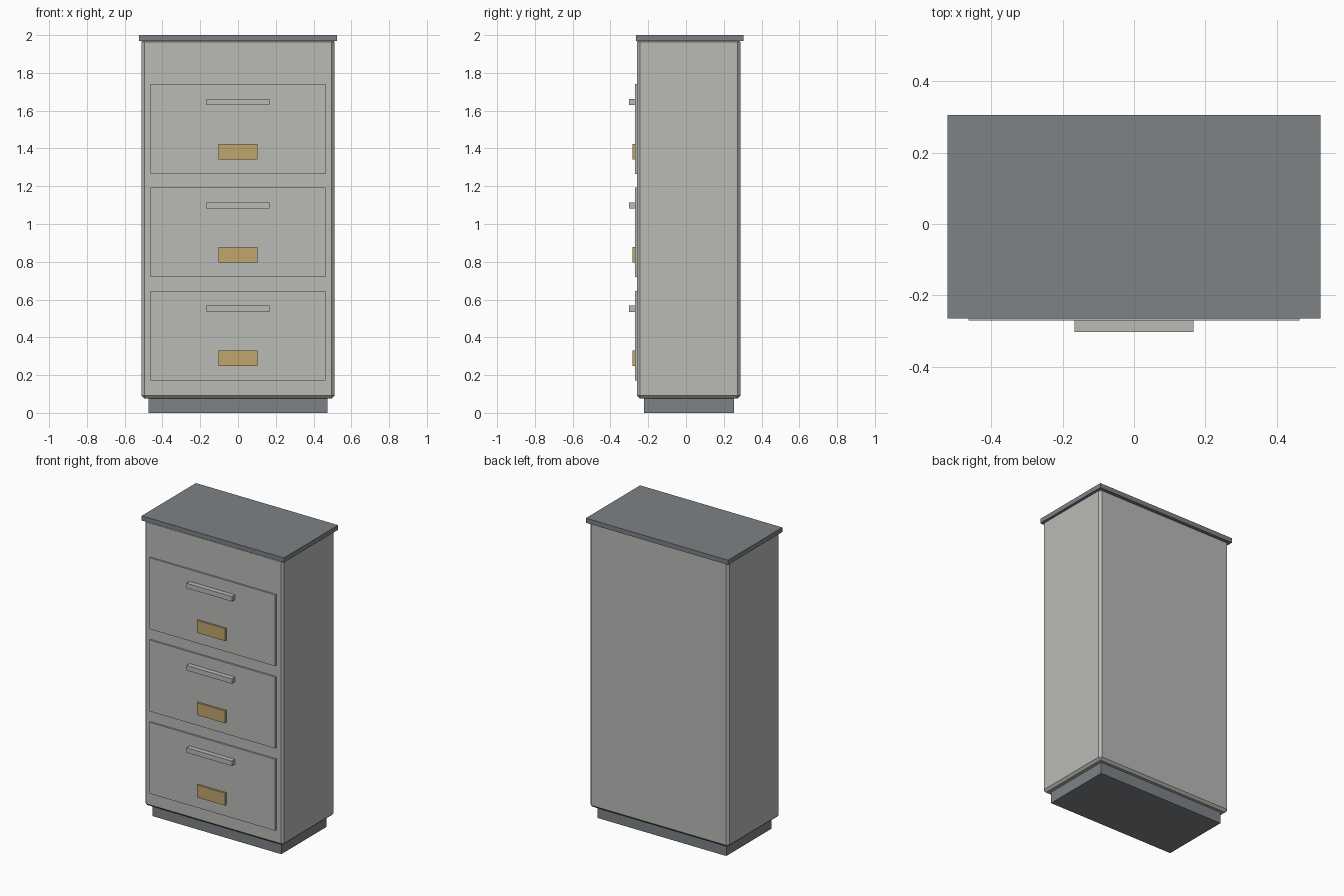
import bpy

default = bpy.data.objects.get("Cube")
if default:
    bpy.data.objects.remove(default, do_unlink=True)


def make_material(name, color):
    mat = bpy.data.materials.new(name)
    mat.use_nodes = True
    mat.diffuse_color = (*color, 1)
    bsdf = next(n for n in mat.node_tree.nodes if n.type == 'BSDF_PRINCIPLED')
    bsdf.inputs["Base Color"].default_value = (*color, 1)
    return mat


def box(name, mat, half_width, y, z, chamfer=0):
    """Box centred on x, spanning the (low, high) pairs y and z."""
    bpy.ops.mesh.primitive_cube_add(
        size=1, location=(0, sum(y) / 2, sum(z) / 2))
    obj = bpy.context.object
    obj.name = name
    obj.scale = (2 * half_width, y[1] - y[0], z[1] - z[0])
    bpy.ops.object.transform_apply(location=False, rotation=False, scale=True)
    obj.data.materials.append(mat)
    if chamfer:
        mod = obj.modifiers.new("Chamfer", 'BEVEL')
        mod.width = chamfer
        mod.segments = 1
    return obj


light_grey = make_material("light grey paint", (0.49, 0.49, 0.47))
dark_grey = make_material("dark grey paint", (0.21, 0.225, 0.24))
brass = make_material("brass", (0.52, 0.38, 0.15))

# Cabinet shell, plinth and top
box("plinth", dark_grey, 0.474, (-0.222, 0.254), (0, 0.085))
box("cabinet_body", light_grey, 0.511, (-0.259, 0.288), (0.076, 1.979), 0.015)
box("cabinet_top", dark_grey, 0.523, (-0.265, 0.305), (1.969, 2.0))

# Three drawers, each with a bar handle and a label plate
for i, level in enumerate(("bottom", "middle", "top")):
    mid = 0.409 + i * 0.547
    box(level + "_drawer_front", light_grey, 0.463,
        (-0.271, -0.25), (mid - 0.237, mid + 0.237))
    box(level + "_handle", light_grey, 0.167,
        (-0.303, -0.265), (mid + 0.126, mid + 0.159))
    box(level + "_label_plate", brass, 0.104,
        (-0.284, -0.265), (mid - 0.161, mid - 0.079))
